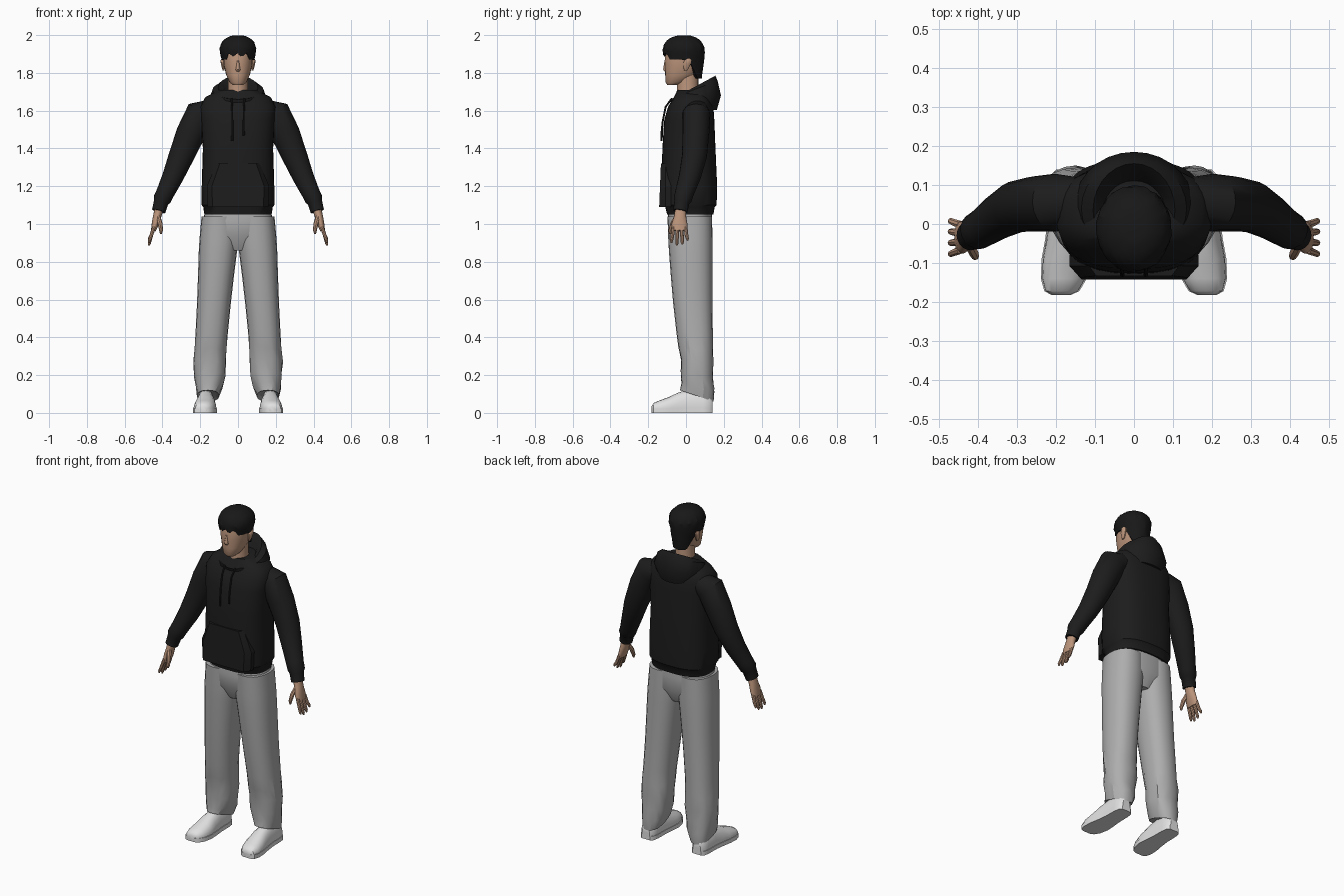
import bpy, bmesh, math, random
from mathutils import Vector

if "Cube" in bpy.data.objects:
    bpy.data.objects.remove(bpy.data.objects["Cube"])

random.seed(4)


def material(name, rgb):
    m = bpy.data.materials.new(name)
    m.diffuse_color = (*rgb, 1)
    m.use_nodes = True
    m.node_tree.nodes["Principled BSDF"].inputs["Base Color"].default_value = m.diffuse_color
    return m


BLACK = material("black fabric", (0.012, 0.012, 0.012))
HAIR = material("black hair", (0.009, 0.009, 0.009))
SKIN = material("skin", (0.50, 0.30, 0.20))
GREY = material("grey cloth", (0.42, 0.42, 0.42))
WHITE = material("white leather", (0.75, 0.75, 0.75))


def skin_rings(name, loops, mat, caps=True, angle=40):
    """Join closed point loops into one surface."""
    bm = bmesh.new()
    rows = [[bm.verts.new(p) for p in loop] for loop in loops]
    n = len(rows[0])
    for a, b in zip(rows, rows[1:]):
        for i in range(n):
            j = (i + 1) % n
            bm.faces.new((a[i], a[j], b[j], b[i]))
    if caps:
        bm.faces.new(rows[0])
        bm.faces.new(rows[-1])
    bmesh.ops.recalc_face_normals(bm, faces=bm.faces)
    me = bpy.data.meshes.new(name)
    bm.to_mesh(me)
    bm.free()
    ob = bpy.data.objects.new(name, me)
    bpy.context.collection.objects.link(ob)
    me.materials.append(mat)
    bpy.ops.object.select_all(action='DESELECT')
    ob.select_set(True)
    bpy.context.view_layer.objects.active = ob
    bpy.ops.object.shade_smooth_by_angle(angle=math.radians(angle))
    return ob


def ring(c, u, v, n=24, power=2.0):
    """Rounded loop around c with half axes u and v."""
    c, u, v = Vector(c), Vector(u), Vector(v)
    pts = []
    for i in range(n):
        a = 2 * math.pi * i / n
        co, si = math.cos(a), math.sin(a)
        pts.append(c + u * math.copysign(abs(co) ** (2 / power), co)
                   + v * math.copysign(abs(si) ** (2 / power), si))
    return pts


def level(z, x0, x1, y0, y1, tilt=0, **kw):
    """Level loop filling a box; tilt raises its front."""
    return ring(((x0 + x1) / 2, (y0 + y1) / 2, z), ((x1 - x0) / 2, 0, 0),
                (0, (y1 - y0) / 2, -tilt), **kw)


def tube(name, path, mat, n=16):
    """Tube along (point, side radius, y radius) stations."""
    pts = [Vector(p[0]) for p in path]
    loops = []
    for i, (p, ru, rv) in enumerate(path):
        t = (pts[min(i + 1, len(pts) - 1)] - pts[max(i - 1, 0)]).normalized()
        u = Vector((0, 1, 0)).cross(t).normalized()
        loops.append(ring(p, u * ru, t.cross(u) * rv, n))
    return skin_rings(name, loops, mat)


def flip(p, s):
    return (p[0] * s, p[1], p[2])


# Hoodie body
body = [(1.05, .178, -.10, .145), (1.09, .184, -.11, .152), (1.10, .192, -.125, .162),
        (1.20, .192, -.13, .165), (1.40, .186, -.125, .156), (1.55, .195, -.115, .15),
        (1.62, .20, -.095, .145), (1.67, .175, -.065, .13), (1.71, .10, -.045, .11)]
skin_rings("hoodie_body", [level(z, -w, w, a, b, n=32, power=2.6) for z, w, a, b in body], BLACK)

# Hood lying on the shoulders, folded inward at the rim
hood = [((0, .045, 1.615), .13, .118, -.012), ((0, .05, 1.665), .152, .135, .015),
        ((0, .04, 1.71), .135, .127, .05), ((0, .035, 1.72), .105, .12, .065),
        ((0, .03, 1.70), .08, .095, .05), ((0, .02, 1.64), .07, .075, .02)]
skin_rings("hood", [ring(c, (u, 0, 0), (0, vy, vz), 28) for c, u, vy, vz in hood], BLACK)

# Front pocket
outline = [(-.115, 1.32), (.115, 1.32), (.165, 1.20), (.16, 1.09), (-.16, 1.09), (-.165, 1.20)]
skin_rings("front_pocket",
           [[(x, -.08, z) for x, z in outline],
            [(x, -.108, z) for x, z in outline],
            [(x * .84, -.142 + (z - 1.09) * .04, z) for x, z in outline]], BLACK, angle=20)

# Head, nose and neck
head = [(1.735, .026, -.098, -.045), (1.75, .045, -.108, 0), (1.79, .063, -.110, .06),
        (1.84, .075, -.112, .08), (1.90, .079, -.112, .088), (1.95, .07, -.095, .08),
        (1.98, .04, -.05, .05)]
skin_rings("head", [level(z, -w, w, a, b, power=2.2) for z, w, a, b in head], SKIN)
nose = [(1.808, .010, -.113), (1.818, .013, -.122), (1.84, .009, -.118), (1.875, .006, -.112)]
skin_rings("nose", [level(z, -w, w, y, -.095, n=10) for z, w, y in nose], SKIN)
neck = [(1.60, .068, -.06, .08), (1.66, .058, -.052, .07), (1.72, .052, -.048, .065),
        (1.80, .052, -.048, .065)]
skin_rings("neck", [level(z, -w, w, a, b) for z, w, a, b in neck], SKIN)


# Hair: a dome whose lower edge is high at the fringe and low at the nape
def hair_loops(n=40, steps=9):
    low = []
    for i in range(n):
        back = math.sin(2 * math.pi * i / n)
        if back < -.72:
            z = 1.895 + .01 * math.cos(i * 1.9)
        elif back < -.3:
            z = 1.872
        elif back < .3:
            z = 1.872 - .012 * (back + .3)
        else:
            z = 1.86 - .09 * min(1, (back - .3) / .45)
        low.append(z)
    loops = []
    for k in range(steps + 2):
        t = min(k, steps) / steps
        loop = []
        for i in range(n):
            a = 2 * math.pi * i / n
            top = 1.999
            z = top - (top - low[i]) * (.01 + .99 * t ** 1.6)
            if z > 1.92:
                r = math.sqrt(max(0, 1 - ((z - 1.92) / .08) ** 2)) ** .85
                rx = ry = max(r, .06)
            else:
                rx, ry = 1 - 2.2 * (1.92 - z), 1 - 1.0 * (1.92 - z)
            f = 1 + random.uniform(-.025, .025)
            if k > steps:
                f = .78
            loop.append((.097 * rx * f * math.cos(a),
                         -.0115 + .111 * ry * f * math.sin(a), z))
        loops.append(loop)
    return loops


skin_rings("hair", hair_loops(), HAIR, angle=25)

# Hips
hips = [(1.08, .17, -.09, .135), (1.02, .186, -.098, .138), (.94, .185, -.09, .138),
        (.86, .06, -.05, .10)]
skin_rings("trouser_hips", [level(z, -w, w, a, b, n=32, power=2.4) for z, w, a, b in hips], GREY)

# Trouser leg stations: height, inner x, outer x, front y, back y, front lift
leg = [(1.04, .0, .193, -.098, .138, 0), (.92, -.002, .204, -.094, .14, 0),
       (.85, .006, .208, -.09, .14, 0), (.72, .022, .212, -.08, .14, 0),
       (.58, .038, .217, -.068, .14, 0), (.42, .054, .225, -.05, .142, 0),
       (.34, .058, .23, -.04, .143, 0), (.27, .06, .236, -.026, .145, .01),
       (.20, .066, .234, -.028, .142, .015), (.14, .08, .226, -.024, .15, .02),
       (.09, .10, .218, -.032, .146, .03), (.10, .115, .205, -.015, .125, .02)]

for s, side in ((1, "left"), (-1, "right")):
    # Sleeve with a gathered cuff
    sleeve = [((.14, .06, 1.60), .06, .06), ((.20, .055, 1.58), .082, .074),
              ((.25, .052, 1.48), .077, .071), ((.30, .045, 1.36), .067, .066),
              ((.345, .02, 1.25), .056, .058), ((.385, -.008, 1.165), .048, .05),
              ((.402, -.018, 1.13), .047, .048), ((.407, -.022, 1.115), .039, .04),
              ((.42, -.03, 1.068), .036, .038)]
    tube(side + "_sleeve", [(flip(p, s), a, b) for p, a, b in sleeve], BLACK, 20)

    # Hand: palm, four fingers, thumb
    palm = [((.415, -.028, 1.09), .024, .028), ((.428, -.031, 1.04), .022, .032),
            ((.438, -.034, 1.0), .019, .042), ((.448, -.034, .965), .013, .040)]
    tube(side + "_palm", [(flip(p, s), a, b) for p, a, b in palm], SKIN)
    for k, (off, tip) in enumerate(((-.033, .90), (-.011, .886), (.011, .892), (.032, .912))):
        y = -.034 + off
        finger = [((.444, y, .985), .010, .010), ((.459, y + off * .15, .94), .0095, .0095),
                  ((.470, y + off * .3, tip + .01), .008, .008),
                  ((.472, y + off * .3, tip), .004, .004)]
        tube(f"{side}_finger_{k + 1}", [(flip(p, s), a, b) for p, a, b in finger], SKIN, 8)
    thumb = [((.424, -.048, 1.04), .013, .013), ((.412, -.072, 1.0), .013, .012),
             ((.407, -.083, .965), .010, .010), ((.408, -.085, .948), .005, .005)]
    tube(side + "_thumb", [(flip(p, s), a, b) for p, a, b in thumb], SKIN, 8)

    # Ear
    ear = [(1.812, .004, .008), (1.825, .008, .014), (1.85, .011, .021), (1.866, .011, .02),
           (1.876, .005, .01)]
    skin_rings(side + "_ear", [ring((s * (.076 + .1 * (z - 1.81)), .004 + .2 * (z - 1.84), z),
                                    (w, 0, 0), (0, d, 0), 10) for z, w, d in ear], SKIN)

    # Drawstring
    end = 1.44 if s < 0 else 1.47
    cord = [((.035, -.075, 1.665), .005, .005), ((.031, -.108, 1.62), .005, .005),
            ((.03, -.124, 1.54), .005, .005), ((.03, -.13, end), .006, .006)]
    tube(side + "_drawstring", [(flip(p, s), a, b) for p, a, b in cord], BLACK, 8)

    # Trouser leg, with soft creases towards the hem
    loops = []
    for z, x0, x1, y0, y1, lift in leg:
        loop = level(z, x0, x1, y0, y1, lift, n=20, power=2.3)
        if .1 < z < .4:
            for p in loop:
                p.x += random.uniform(-.005, .005)
                p.z += random.uniform(-.012, .012)
        loops.append([flip(p, s) for p in loop])
    skin_rings(side + "_trouser_leg", loops, GREY, angle=30)

    # Shoe upper: y, centre x, half width, height
    shoe = [(-.182, .187, .022, .036), (-.172, .185, .042, .052), (-.14, .18, .056, .066),
            (-.09, .174, .060, .084), (-.04, .171, .054, .108), (.02, .17, .047, .125),
            (.09, .17, .046, .12), (.125, .17, .041, .10), (.14, .17, .026, .08)]
    loops = []
    for y, x, w, h in shoe:
        loop = ring((x, y, .02), (w, 0, 0), (0, 0, h - .02), 20, 2.3)
        loops.append([(p.x * s, p.y, max(p.z, .006)) for p in loop])
    skin_rings(side + "_shoe", loops, WHITE)

    # Shoe sole following the same outline
    edge = [(x - w - .003, y) for y, x, w, h in shoe]
    edge += [(x + w + .003, y) for y, x, w, h in reversed(shoe)]
    skin_rings(side + "_sole", [[(x * s, y, z) for x, y in edge] for z in (0, .024)], WHITE)
